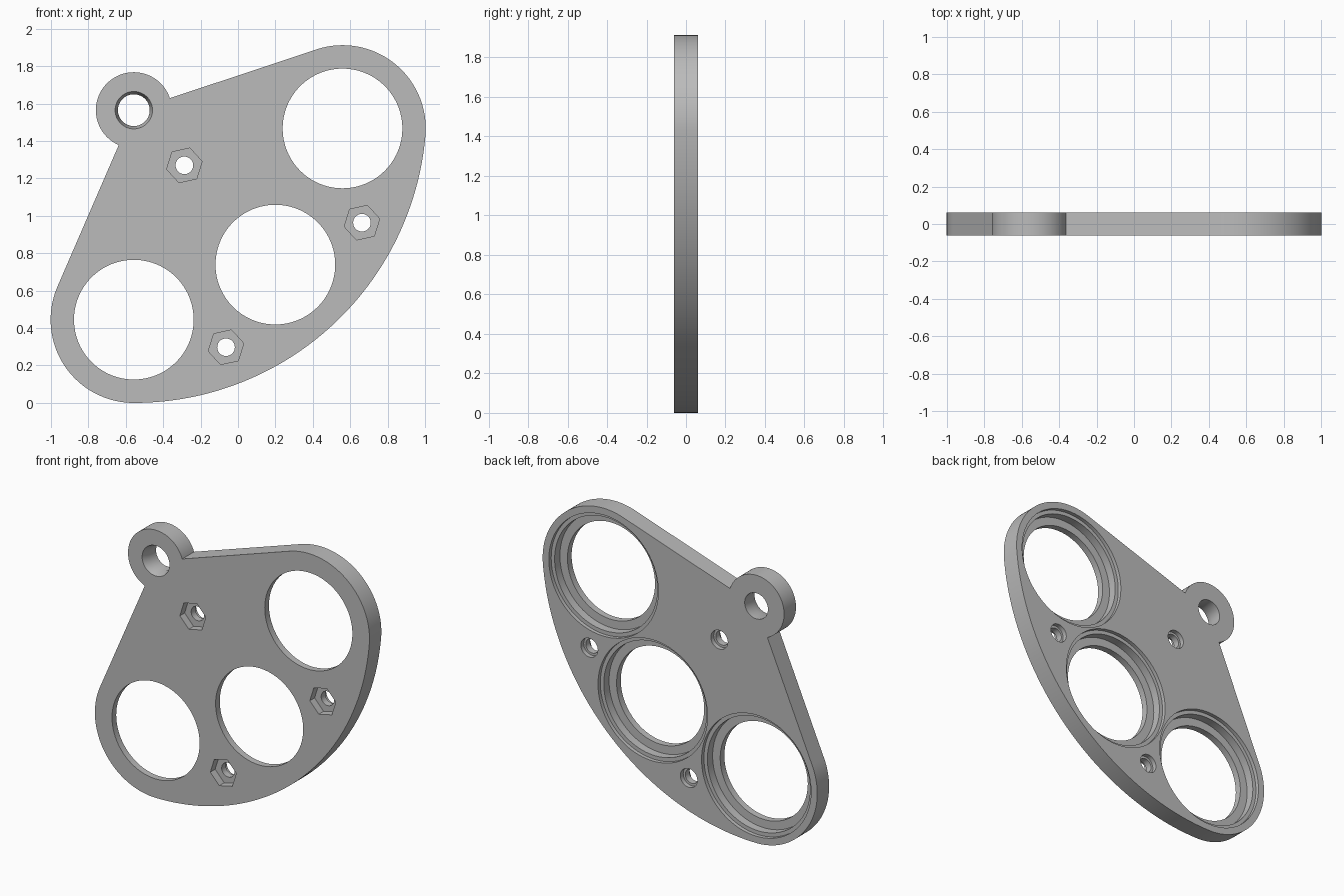
import bpy, bmesh
from math import sin, cos, asin, radians, degrees, pi, sqrt

cube = bpy.data.objects.get("Cube")
if cube:
    bpy.data.objects.remove(cube, do_unlink=True)

HALF = 0.062            # half thickness of the plate
PIVOT = (-0.557, 1.565)  # centre of the pivot lug (x, z)
PITCH = 1.12            # pivot to large hole centres
LOBE = 0.445            # radius of the rounded ends
LUG = 0.203
MID = -47.5             # axis of symmetry, degrees
STEP = 42.5             # angle between large holes
OUT = 0.05              # overshoot of cutters

grey = bpy.data.materials.new("satin grey")
grey.use_nodes = True
colour = (0.5, 0.5, 0.5, 1)
grey.diffuse_color = colour
grey.node_tree.nodes["Principled BSDF"].inputs["Base Color"].default_value = colour


def polar(centre, radius, angle):
    a = radians(angle)
    return centre[0] + radius * cos(a), centre[1] + radius * sin(a)


def arc(centre, radius, start, end, steps):
    return [polar(centre, radius, start + (end - start) * i / steps)
            for i in range(steps + 1)]


def finish(bm, name):
    bmesh.ops.recalc_face_normals(bm, faces=bm.faces)
    mesh = bpy.data.meshes.new(name)
    bm.to_mesh(mesh)
    bm.free()
    obj = bpy.data.objects.new(name, mesh)
    bpy.context.collection.objects.link(obj)
    obj.data.materials.append(grey)
    return obj


def stepped_plug(bm, centre, profile, sides, turn=0):
    """Closed solid along y from (y, radius) rings."""
    rings = []
    for y, r in profile:
        pts = [polar(centre, r, turn + 360 * i / sides) for i in range(sides)]
        rings.append([bm.verts.new((x, y, z)) for x, z in pts])
    for a, b in zip(rings, rings[1:]):
        for i in range(sides):
            j = (i + 1) % sides
            bm.faces.new((a[i], a[j], b[j], b[i]))
    bm.faces.new(rings[0])
    bm.faces.new(rings[-1])


# Plate outline: lug, lower lobe, long outer arc, upper lobe
lens_centres = [polar(PIVOT, PITCH, MID + k * STEP) for k in (-1, 0, 1)]
low, high = MID - STEP, MID + STEP
spread = degrees(asin(LOBE / PITCH))
outline = arc(PIVOT, LUG, high + spread, low - spread + 360, 64)
outline += arc(lens_centres[0], LOBE, low - spread + 270, low + 360, 48)
outline += arc(PIVOT, PITCH + LOBE, low, high, 72)[1:]
outline += arc(lens_centres[2], LOBE, high, high + spread + 90, 48)[1:]

bm = bmesh.new()
face = bm.faces.new([bm.verts.new((x, -HALF, z)) for x, z in outline])
ext = bmesh.ops.extrude_face_region(bm, geom=[face])
top = [v for v in ext["geom"] if isinstance(v, bmesh.types.BMVert)]
bmesh.ops.translate(bm, verts=top, vec=(0, 2 * HALF, 0))
plate = finish(bm, "mounting_plate")

# Round cutters: stepped lens seats, pivot bore, screw holes
screws = [polar(PIVOT, 0.4, MID)]
screws += [polar(PIVOT, 1.36, MID + s * STEP / 2) for s in (-1, 1)]
bm = bmesh.new()
for c in lens_centres:
    stepped_plug(bm, c, [(-HALF - OUT, 0.32), (-0.018, 0.32), (-0.018, 0.375),
                         (HALF - 0.025, 0.375), (HALF - 0.025, 0.4),
                         (HALF + OUT, 0.4)], 96)
stepped_plug(bm, PIVOT, [(-HALF - OUT, 0.1), (-HALF, 0.1),
                         (-HALF + 0.05, 0.085), (HALF + OUT, 0.085)], 64)
for c in screws:
    stepped_plug(bm, c, [(-HALF - OUT, 0.047), (HALF - 0.03, 0.047),
                         (HALF - 0.03, 0.062), (HALF + OUT, 0.062)], 40)
round_cutter = finish(bm, "round_hole_cutter")

# Hexagonal nut pockets in the front
bm = bmesh.new()
for c in screws:
    stepped_plug(bm, c, [(-HALF - OUT, 0.097), (-HALF + 0.05, 0.097)], 6, MID)
hex_cutter = finish(bm, "nut_pocket_cutter")

# Cut, then shade
bpy.ops.object.select_all(action="DESELECT")
bpy.context.view_layer.objects.active = plate
plate.select_set(True)
for cutter in (round_cutter, hex_cutter):
    cutter.hide_render = True
    mod = plate.modifiers.new(cutter.name, "BOOLEAN")
    mod.operation = "DIFFERENCE"
    mod.solver = "EXACT"
    mod.object = cutter
    bpy.ops.object.modifier_apply(modifier=mod.name)
    bpy.data.objects.remove(cutter, do_unlink=True)
bpy.ops.object.shade_smooth_by_angle(angle=radians(30))
